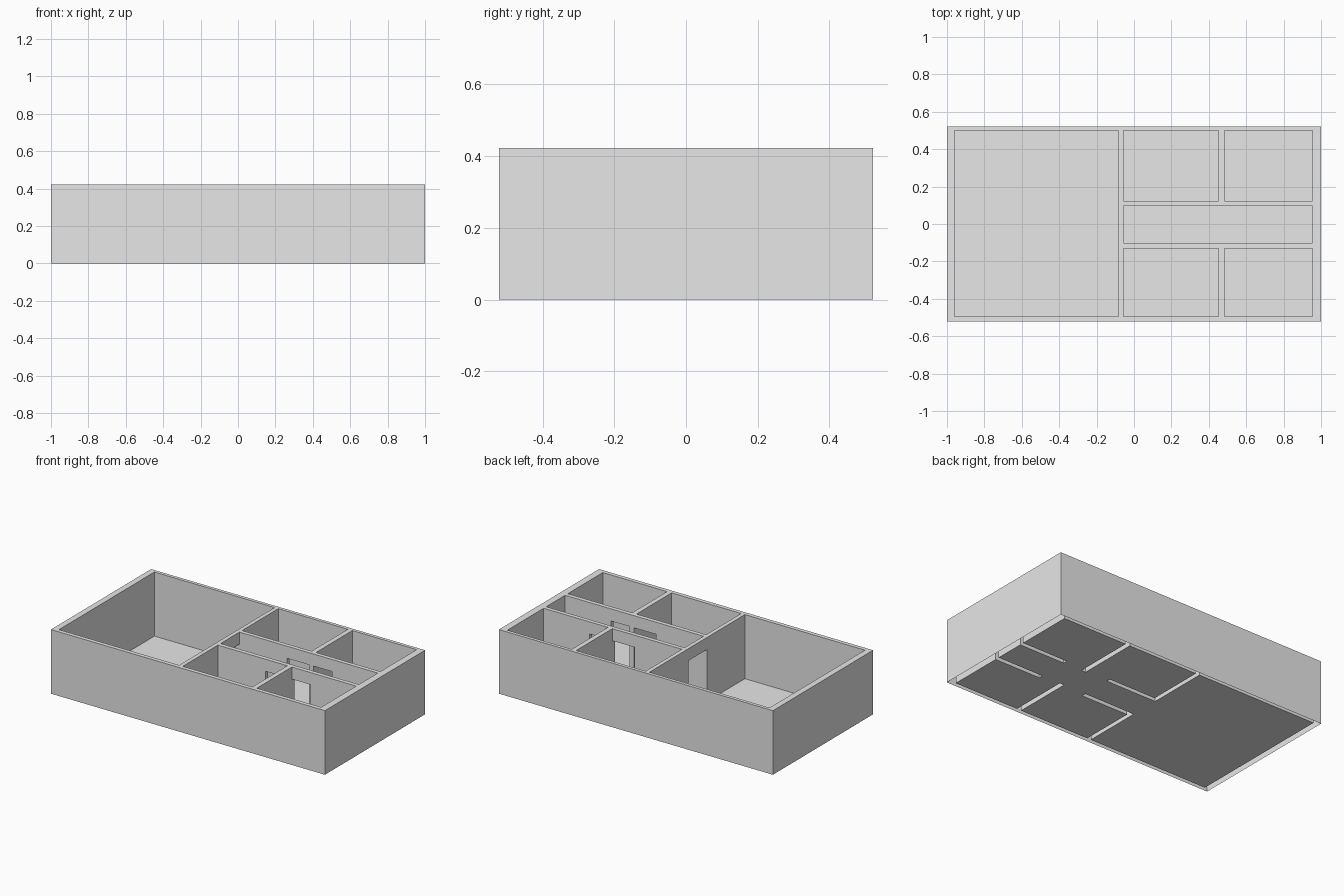
import bpy
import bmesh

cube = bpy.data.objects.get("Cube")
if cube:
    bpy.data.objects.remove(cube, do_unlink=True)

# Plan, back row first: # wall, D doorway with lintel, . open room
PLAN = [
    "#########",
    "#.#..#..#",
    "#.##D#D##",
    "#.D.....#",
    "#.##D#D##",
    "#.#..#..#",
    "#########",
]
XS = [-1, -0.96, -0.083, -0.056, 0.29, 0.452, 0.484, 0.62, 0.954, 1]
YS = [0.522, 0.50, 0.122, 0.095, -0.102, -0.13, -0.495, -0.522]
TOP, DOOR = 0.423, 0.343
UNDERSIDE = {"#": 0, "D": DOOR, ".": TOP}

grey = bpy.data.materials.new("plain_grey")
grey.use_nodes = True
grey.diffuse_color = (0.8, 0.8, 0.8, 1)
grey.node_tree.nodes["Principled BSDF"].inputs["Base Color"].default_value = (0.8, 0.8, 0.8, 1)


def add_face(bm, points):
    bm.faces.new([bm.verts.new(p) for p in points])


def flat(bm, corners, z, up=True):
    points = [(x, y, z) for x, y in corners]
    add_face(bm, points if up else points[::-1])


def finish(bm, name):
    bmesh.ops.remove_doubles(bm, verts=bm.verts, dist=0.0001)
    mesh = bpy.data.meshes.new(name)
    bm.to_mesh(mesh)
    bm.free()
    mesh.materials.append(grey)
    bpy.context.collection.objects.link(bpy.data.objects.new(name, mesh))


def underside(row, col):
    inside = 0 <= row < len(PLAN) and 0 <= col < len(PLAN[0])
    return UNDERSIDE[PLAN[row][col]] if inside else TOP


walls, floor = bmesh.new(), bmesh.new()
for row, line in enumerate(PLAN):
    for col, kind in enumerate(line):
        x0, x1 = XS[col], XS[col + 1]
        y0, y1 = YS[row + 1], YS[row]
        corners = [(x0, y0), (x1, y0), (x1, y1), (x0, y1)]
        # Wall tops, lintel undersides and floor; walls are hollow from below
        if kind != ".":
            flat(walls, corners, TOP)
        if kind == "D":
            flat(walls, corners, DOOR, up=False)
        if kind != "#":
            flat(floor, corners, 0)
        # Wall sides wherever the neighbour is more open
        low = underside(row, col)
        for side, (dr, dc) in enumerate([(1, 0), (0, 1), (-1, 0), (0, -1)]):
            high = underside(row + dr, col + dc)
            if low < high:
                a, b = corners[side], corners[(side + 1) % 4]
                add_face(walls, [(*a, low), (*b, low), (*b, high), (*a, high)])

finish(walls, "walls")
finish(floor, "floor")
